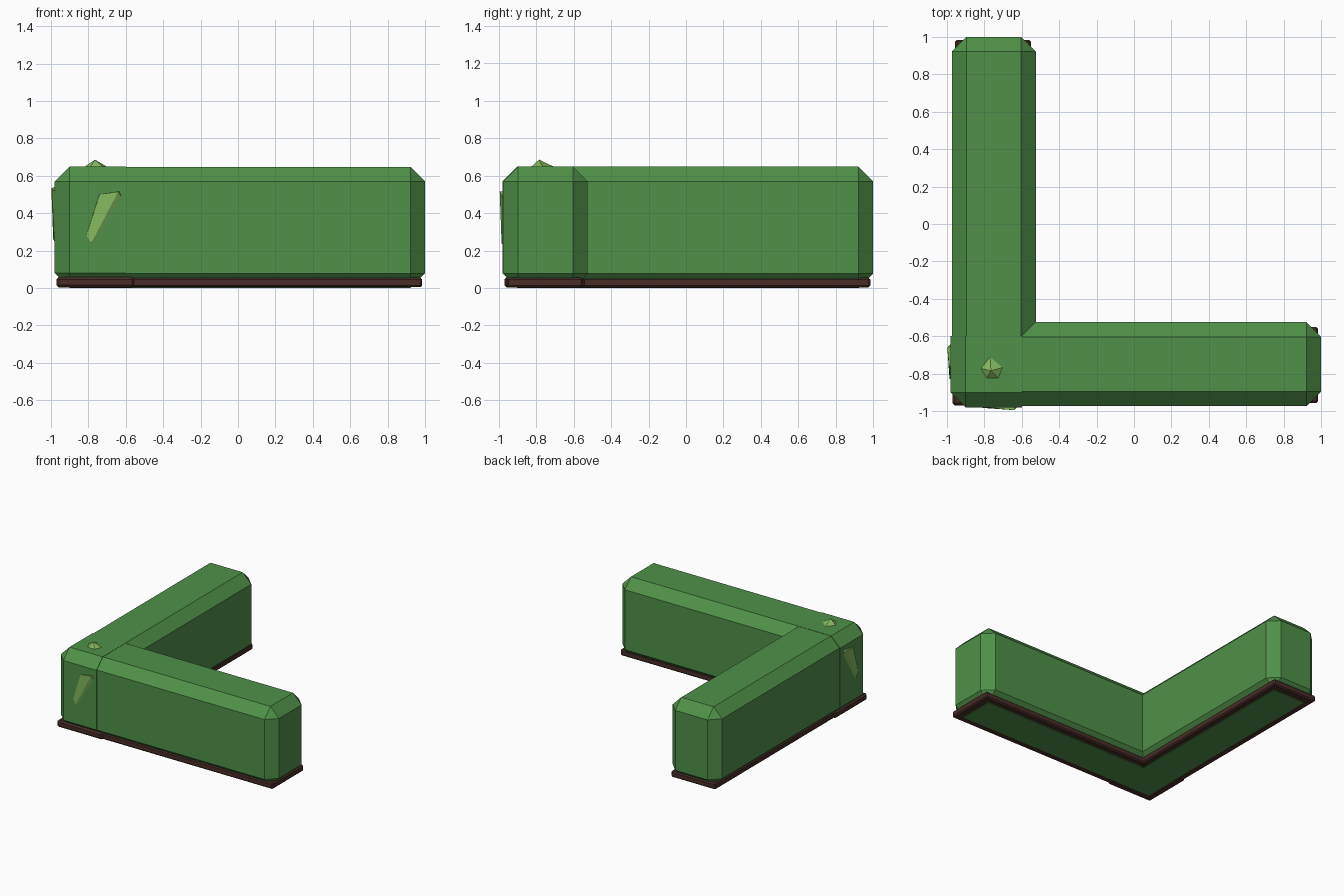
import bpy
import bmesh

if "Cube" in bpy.data.objects:
    bpy.data.objects.remove(bpy.data.objects["Cube"])


def material(name, color):
    m = bpy.data.materials.new(name)
    m.use_nodes = True
    m.diffuse_color = (*color, 1)
    m.node_tree.nodes["Principled BSDF"].inputs["Base Color"].default_value = (*color, 1)
    return m


HEDGE = material("hedge green", (0.08, 0.28, 0.066))
LEAF = material("light leaf green", (0.23, 0.49, 0.115))
SOIL = material("dark brown", (0.065, 0.027, 0.021))


def finish(bm, name, mat):
    bmesh.ops.recalc_face_normals(bm, faces=bm.faces[:])
    mesh = bpy.data.meshes.new(name)
    bm.to_mesh(mesh)
    bm.free()
    mesh.materials.append(mat)
    obj = bpy.data.objects.new(name, mesh)
    bpy.context.collection.objects.link(obj)
    return obj


def prism(name, outline, z0, z1, bevel, keep_sharp, mat):
    """Extrude an outline and chamfer every edge the rule does not keep sharp."""
    bm = bmesh.new()
    base = bm.faces.new([bm.verts.new((x, y, z0)) for x, y in outline])
    top = bmesh.ops.extrude_face_region(bm, geom=[base], use_keep_orig=True)
    for v in top["geom"]:
        if isinstance(v, bmesh.types.BMVert):
            v.co.z = z1
    bmesh.ops.recalc_face_normals(bm, faces=bm.faces[:])
    edges = [e for e in bm.edges
             if not keep_sharp((e.verts[0].co + e.verts[1].co) / 2)]
    bmesh.ops.bevel(bm, geom=edges, offset=bevel, offset_type='OFFSET',
                    segments=1, profile=0.5, affect='EDGES', clamp_overlap=False)
    return finish(bm, name, mat)


def ell(outer, inner, end):
    return [(outer, outer), (end, outer), (end, inner),
            (inner, inner), (inner, end), (outer, end)]


def square(lo, hi):
    return [(lo, lo), (hi, lo), (hi, hi), (lo, hi)]


def hull(name, points, mat):
    bm = bmesh.new()
    for p in points:
        bm.verts.new(p)
    bmesh.ops.convex_hull(bm, input=bm.verts[:])
    return finish(bm, name, mat)


# Hedge arms, with the inside vertical corner left sharp
INNER = -0.525
prism("hedge_arms", ell(-0.974, INNER, 1.0), 0.0, 0.648, 0.078,
      lambda m: abs(m.x - INNER) < 0.01 and abs(m.y - INNER) < 0.01, HEDGE)

# Corner block, chamfered on its two outer sides only
SEAM = -0.6
prism("hedge_corner", square(-0.98, SEAM), 0.0, 0.65, 0.08,
      lambda m: m.x > SEAM - 0.01 or m.y > SEAM - 0.01, HEDGE)

# Soil strips under the hedge
prism("soil_base", ell(-0.957, -0.552, 0.985), 0.004, 0.056, 0.01,
      lambda m: False, SOIL)
prism("soil_corner", square(-0.97, -0.556), 0.003, 0.058, 0.012,
      lambda m: False, SOIL)

# Leaf flakes on the two outer sides of the corner: (along, depth, height)
flake = [(-0.74, -0.986, 0.50), (-0.64, -0.995, 0.515), (-0.785, -0.985, 0.24),
         (-0.81, -0.983, 0.28), (-0.75, -0.95, 0.50), (-0.625, -0.95, 0.52),
         (-0.62, -0.975, 0.48), (-0.775, -0.975, 0.225), (-0.81, -0.95, 0.28)]
hull("front_leaf", flake, LEAF)
hull("side_leaf", [(d - 0.003, a - 0.02, h + 0.02) for a, d, h in flake], LEAF)

# Five-sided leaf tip on top of the corner
rim = [(-0.77, -0.70), (-0.695, -0.765), (-0.72, -0.83), (-0.79, -0.83), (-0.825, -0.77)]
hull("top_leaf", [(x, y, 0.645) for x, y in rim] + [(-0.765, -0.785, 0.686)], LEAF)
